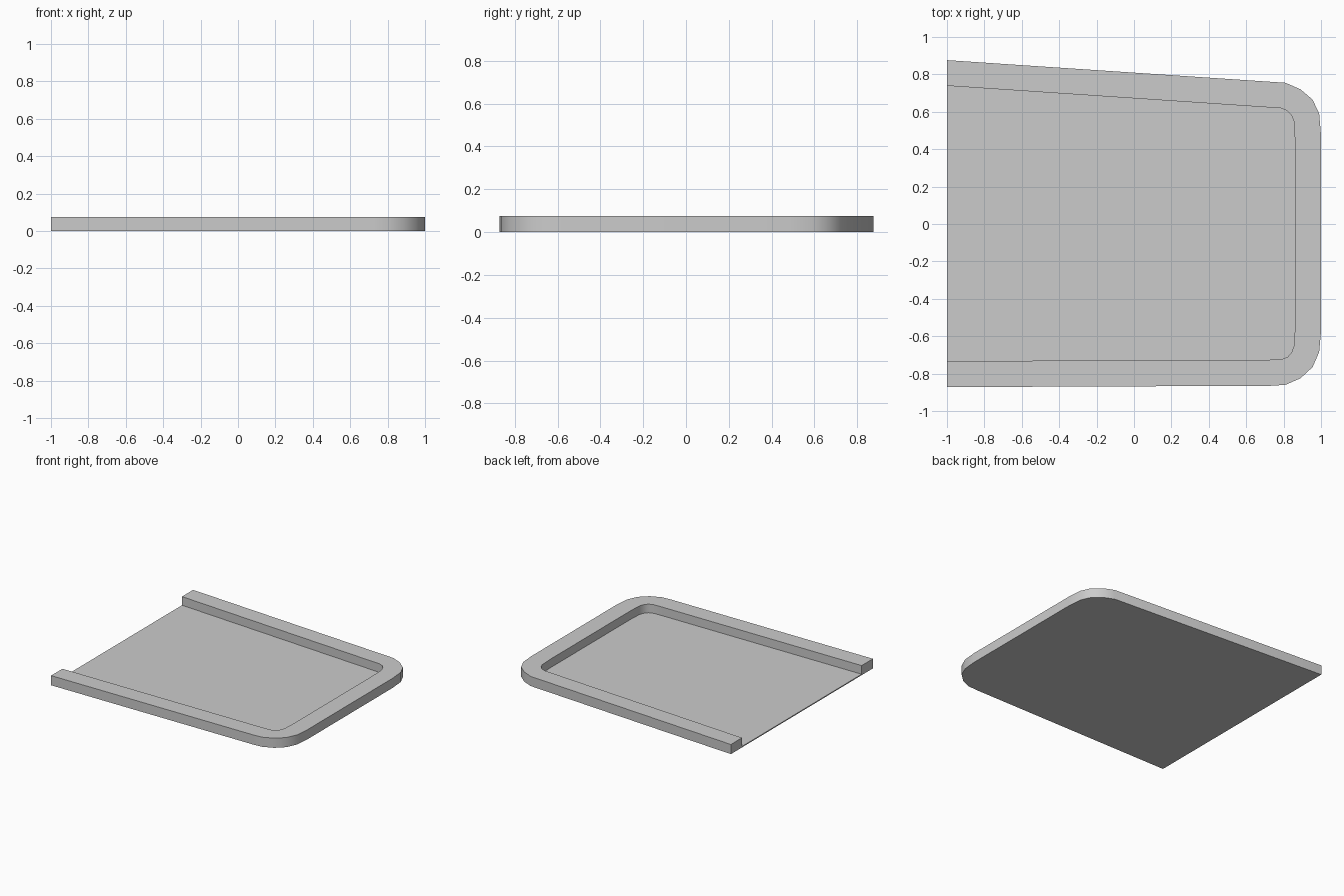
import bpy
import bmesh
import math

cube = bpy.data.objects.get("Cube")
if cube:
    bpy.data.objects.remove(cube, do_unlink=True)

RIM_TOP = 0.075
FLOOR_TOP = 0.008

# Open outlines, running from the open side around the rounded end and back
outer = [(-1, -0.872), (0.73, -0.865), (0.81, -0.86), (0.89, -0.825), (0.955, -0.765),
         (0.99, -0.685), (1, -0.575), (1, 0.475), (0.99, 0.59), (0.955, 0.665),
         (0.89, 0.72), (0.81, 0.755), (-1, 0.876)]
inner = [(-1, -0.733), (0.72, -0.726), (0.785, -0.724), (0.82, -0.712), (0.842, -0.688),
         (0.856, -0.65), (0.861, -0.55), (0.861, 0.43), (0.856, 0.545), (0.842, 0.58),
         (0.82, 0.605), (0.785, 0.619), (-1, 0.739)]

gray = bpy.data.materials.new("light gray")
gray.use_nodes = True
color = (0.6, 0.6, 0.6, 1)
gray.diffuse_color = color
gray.node_tree.nodes["Principled BSDF"].inputs["Base Color"].default_value = color

bm = bmesh.new()


def ring(outline, z):
    return [bm.verts.new((x, y, z)) for x, y in outline]


def strip(a, b):
    for i in range(len(a) - 1):
        bm.faces.new((a[i], a[i + 1], b[i + 1], b[i]))


# Cross-section of the tray: outside wall, flat rim, inside wall
rings = [ring(outer, 0), ring(outer, RIM_TOP), ring(inner, RIM_TOP), ring(inner, FLOOR_TOP)]
for a, b in zip(rings, rings[1:]):
    strip(a, b)

# Underside, recessed floor and the flush open end
bm.faces.new(rings[0])
bm.faces.new(rings[-1])
bm.faces.new([r[0] for r in rings] + [r[-1] for r in reversed(rings)])
bmesh.ops.recalc_face_normals(bm, faces=bm.faces)

mesh = bpy.data.meshes.new("tray")
bm.to_mesh(mesh)
bm.free()
mesh.materials.append(gray)
tray = bpy.data.objects.new("tray", mesh)
bpy.context.collection.objects.link(tray)

# Smooth rounded corners with crisp rim edges
bpy.ops.object.select_all(action="DESELECT")
tray.select_set(True)
bpy.context.view_layer.objects.active = tray
bpy.ops.object.shade_smooth_by_angle(angle=math.radians(35))
